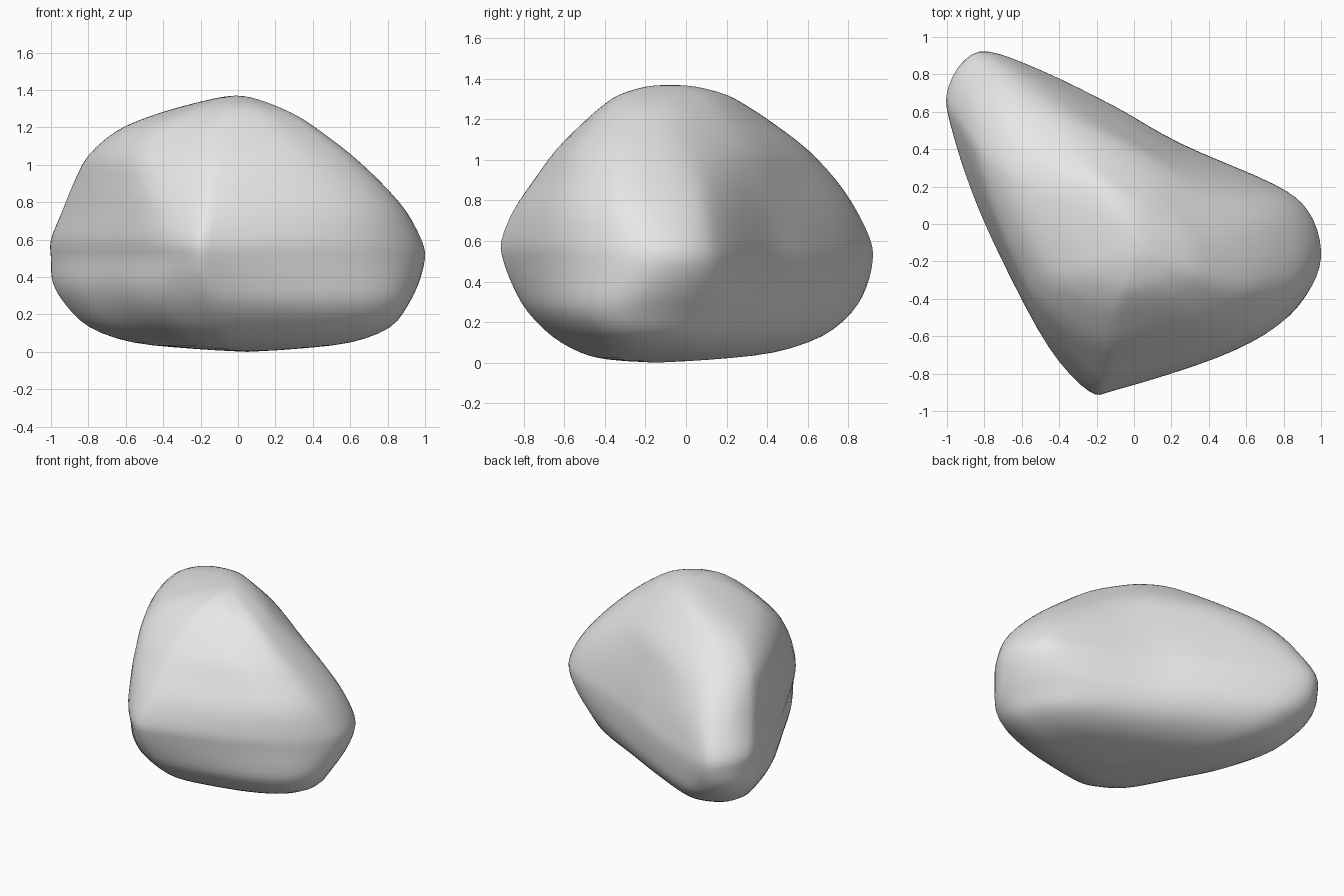
import bpy
import bmesh
from mathutils import Vector

default_cube = bpy.data.objects.get("Cube")
if default_cube:
    bpy.data.objects.remove(default_cube, do_unlink=True)


def catmull_rom(points, steps, closed):
    """Sample a smooth curve that passes through every control point."""
    count = len(points)
    result = []

    def pick(index):
        if closed:
            return points[index % count]
        return points[max(0, min(count - 1, index))]

    for index in range(count if closed else count - 1):
        before, start, end, after = (pick(index + offset) for offset in (-1, 0, 1, 2))
        for step in range(steps):
            t = step / steps
            result.append(start + ((end - before) * t
                                   + (before * 2 - start * 5 + end * 4 - after) * t ** 2
                                   + (start * 3 - before - end * 3 + after) * t ** 3) / 2)
    if not closed:
        result.append(points[-1].copy())
    return result


def fit_to_unit_box(points):
    """Scale an outline so that it fills a unit square."""
    xs = [point.x for point in points]
    ys = [point.y for point in points]
    low = Vector((min(xs), min(ys)))
    size = Vector((max(xs), max(ys))) - low
    return [Vector(((point.x - low.x) / size.x, (point.y - low.y) / size.y)) for point in points]


def smooth_outline(pairs):
    return fit_to_unit_box(catmull_rom([Vector(pair) for pair in pairs], 4, True))


# Plan outlines of the three-cornered stone, matched point for point
foot_outline = smooth_outline([
    (-.66, .76), (-.48, .73), (-.12, .56), (.22, .38), (.58, .19), (.76, .02),
    (.85, -.18), (.85, -.35), (.73, -.5), (.44, -.63), (-.02, -.73), (-.2, -.71),
    (-.42, -.55), (-.62, -.18), (-.78, .13), (-.87, .42), (-.88, .56), (-.82, .69)])

girth_outline = smooth_outline([
    (-.78, .92), (-.48, .81), (-.1, .62), (.25, .42), (.75, .2), (.93, .06),
    (1, -.15), (.95, -.35), (.77, -.56), (.45, -.73), (-.08, -.9), (-.24, -.91),
    (-.45, -.67), (-.7, -.2), (-.87, .18), (-.98, .53), (-1, .7), (-.92, .86)])

shoulder_outline = smooth_outline([
    (-.68, .74), (-.45, .68), (-.1, .5), (.2, .34), (.55, .15), (.7, .02),
    (.77, -.19), (.75, -.36), (.6, -.52), (.35, -.64), (-.06, -.75), (-.22, -.74),
    (-.46, -.57), (-.64, -.25), (-.78, .08), (-.87, .38), (-.88, .52), (-.82, .66)])

crown_outline = smooth_outline([
    (-.48, .43), (-.3, .42), (-.08, .34), (.13, .22), (.3, .06), (.4, -.08),
    (.44, -.22), (.43, -.32), (.34, -.4), (.2, -.47), (-.03, -.51), (-.17, -.49),
    (-.42, -.34), (-.54, -.15), (-.62, .05), (-.65, .2), (-.64, .3), (-.58, .39)])

# Blend each outline point smoothly from foot to crown
foot_height, key_spacing, blend_steps = .2, .33, 60
outlines = (foot_outline, girth_outline, shoulder_outline, crown_outline)
columns = [catmull_rom(matched, blend_steps, False) for matched in zip(*outlines)]

# Height, then left, right, front and back limits of each level
levels = [
    (0, .05, .05, -.15, -.15), (.015, -.22, .3, -.38, .12), (.05, -.56, .6, -.52, .43),
    (.13, -.79, .81, -.66, .67), (.25, -.92, .91, -.78, .82), (.37, -.99, .97, -.85, .89),
    (.5, -1, 1, -.9, .92), (.6, -1, .98, -.91, .91), (.75, -.94, .9, -.85, .84),
    (.9, -.88, .77, -.75, .74), (1.05, -.8, .61, -.64, .6), (1.18, -.65, .44, -.51, .43),
    (1.26, -.47, .32, -.42, .31), (1.32, -.27, .19, -.33, .2), (1.36, -.1, .07, -.2, .05),
    (1.37, -.01, -.01, -.08, -.08)]
level_curve = catmull_rom([Vector(level) for level in levels], 3, False)

# Skin the levels into one closed body
bm = bmesh.new()
rings = []
for height, left, right, front, back in level_curve:
    step = round((height - foot_height) / key_spacing * blend_steps)
    ring = []
    for column in columns:
        point = column[max(0, min(len(column) - 1, step))]
        ring.append(bm.verts.new((left + (right - left) * point.x,
                                  front + (back - front) * point.y,
                                  max(0, height))))
    rings.append(ring)
for lower, upper in zip(rings, rings[1:]):
    for index in range(len(lower)):
        following = (index + 1) % len(lower)
        bm.faces.new((lower[index], lower[following], upper[following], upper[index]))
bmesh.ops.remove_doubles(bm, verts=bm.verts, dist=.0005)
bmesh.ops.recalc_face_normals(bm, faces=bm.faces)
for face in bm.faces:
    face.smooth = True
mesh = bpy.data.meshes.new("boulder")
bm.to_mesh(mesh)
bm.free()

# Plain stone colour
stone = bpy.data.materials.new("pale_grey_stone")
stone.use_nodes = True
colour = (.8, .8, .8, 1)
stone.diffuse_color = colour
stone.node_tree.nodes["Principled BSDF"].inputs["Base Color"].default_value = colour
mesh.materials.append(stone)

boulder = bpy.data.objects.new("boulder", mesh)
bpy.context.collection.objects.link(boulder)
